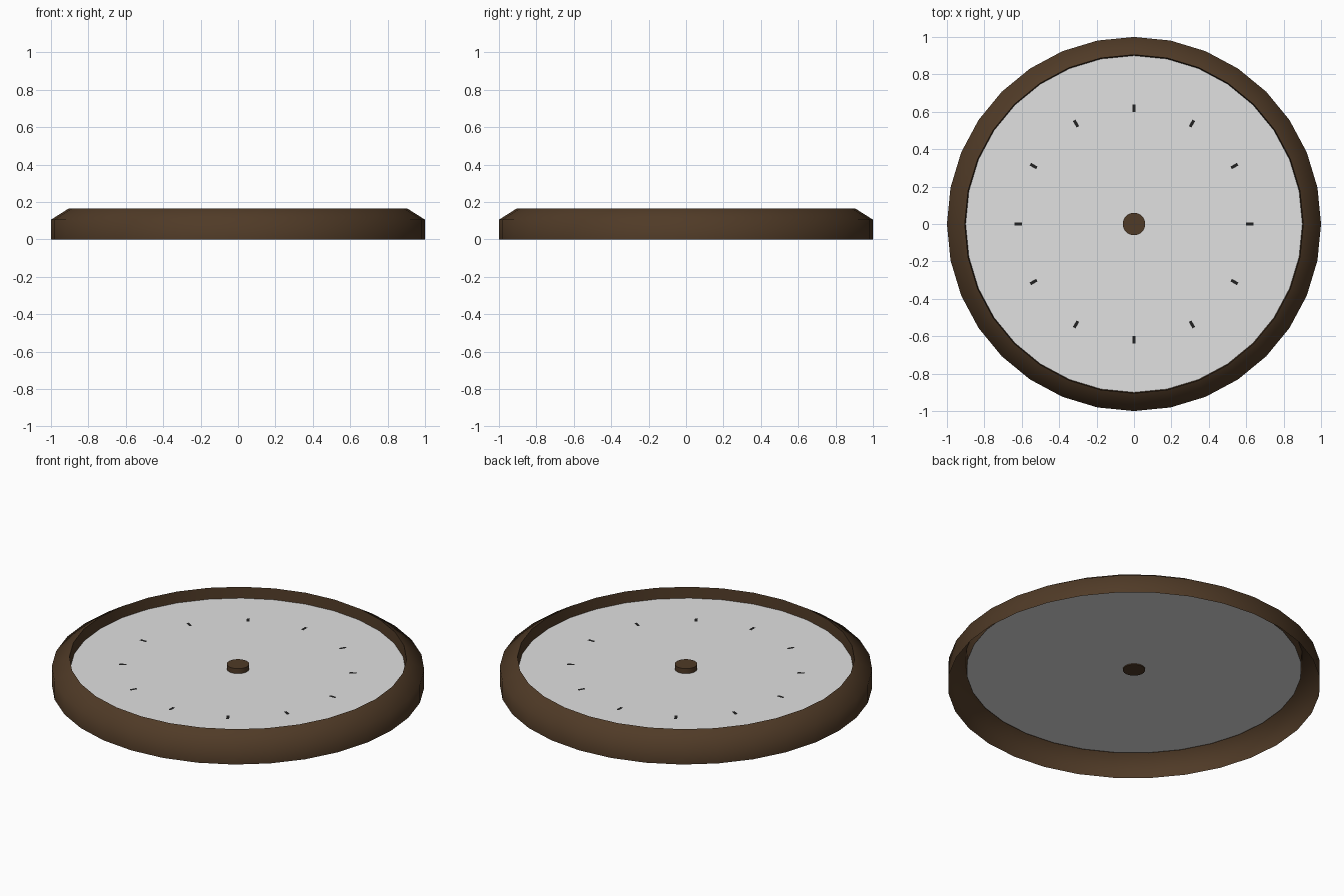
import bpy, bmesh, math

if "Cube" in bpy.data.objects:
    bpy.data.objects.remove(bpy.data.objects["Cube"])

SIDES = 32
FACE_Z = 0.10


def material(name, rgb):
    m = bpy.data.materials.new(name)
    m.diffuse_color = (*rgb, 1)
    m.use_nodes = True
    m.node_tree.nodes["Principled BSDF"].inputs["Base Color"].default_value = m.diffuse_color
    return m


wood = material("dark wood brown", (0.08, 0.043, 0.02))
dial = material("pale grey", (0.75, 0.75, 0.75))
ink = material("near black", (0.015, 0.015, 0.015))


def lathe(name, profile, mat, smooth_angle=None):
    """Spin (radius, z) points about z; radius 0 closes to a point."""
    bm = bmesh.new()
    rings = []
    for r, z in profile:
        if r == 0:
            rings.append([bm.verts.new((0, 0, z))] * SIDES)
        else:
            rings.append([bm.verts.new((r * math.cos(2 * math.pi * i / SIDES),
                                        r * math.sin(2 * math.pi * i / SIDES), z))
                          for i in range(SIDES)])
    for a, b in zip(rings, rings[1:]):
        for i in range(SIDES):
            j = (i + 1) % SIDES
            quad = list(dict.fromkeys((a[i], a[j], b[j], b[i])))
            bm.faces.new(quad)
    mesh = bpy.data.meshes.new(name)
    bm.to_mesh(mesh)
    bm.free()
    mesh.materials.append(mat)
    ob = bpy.data.objects.new(name, mesh)
    bpy.context.collection.objects.link(ob)
    if smooth_angle:
        bpy.ops.object.select_all(action='DESELECT')
        ob.select_set(True)
        bpy.context.view_layer.objects.active = ob
        bpy.ops.object.shade_smooth_by_angle(angle=math.radians(smooth_angle))
    return ob


# Hollow rim: outer wall, chamfer, and inner lip down to the dial
lathe("rim", [(1, 0), (1, 0.105), (0.905, 0.165), (0.9, FACE_Z - 0.004)], wood, 65)

# Dial sheet
lathe("dial_face", [(0.9, FACE_Z), (0, FACE_Z)], dial)

# Centre hub, poking through the dial
lathe("hub", [(0, 0.094), (0.06, 0.094), (0.06, 0.13), (0, 0.13)], wood, 40)

# Twelve small hour ticks lying on the dial
bm = bmesh.new()
for k in range(12):
    a = k * math.pi / 6
    c, s = math.cos(a), math.sin(a)
    corners = [(0.60, -0.008), (0.64, -0.008), (0.64, 0.008), (0.60, 0.008)]
    bm.faces.new([bm.verts.new((r * c - t * s, r * s + t * c, FACE_Z + 0.002))
                  for r, t in corners])
mesh = bpy.data.meshes.new("hour_ticks")
bm.to_mesh(mesh)
bm.free()
mesh.materials.append(ink)
bpy.context.collection.objects.link(bpy.data.objects.new("hour_ticks", mesh))
